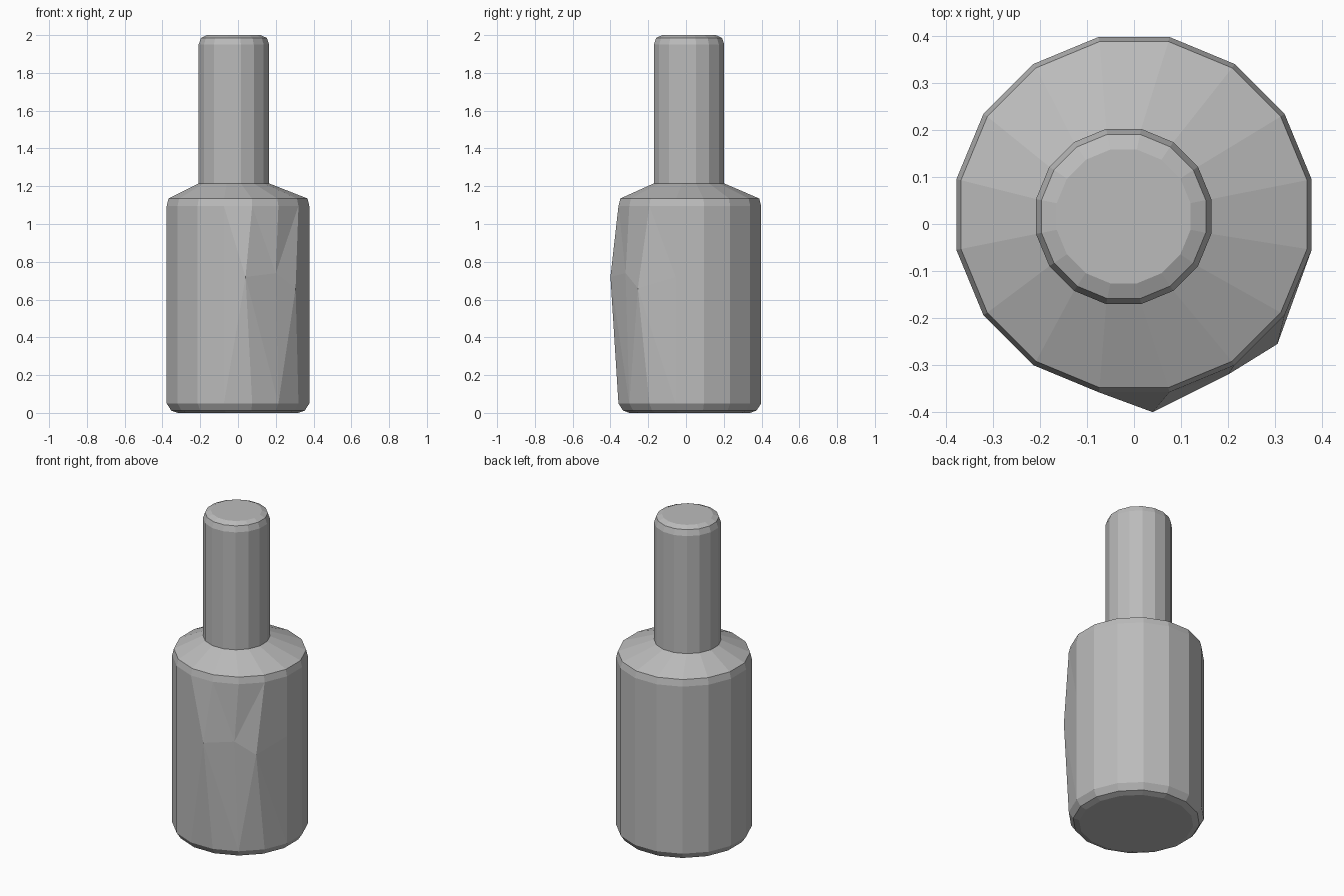
import bpy, bmesh, math

cube = bpy.data.objects.get("Cube")
if cube:
    bpy.data.objects.remove(cube, do_unlink=True)

SIDES = 16
grey = bpy.data.materials.new("plain_grey")
grey.use_nodes = True
colour = (0.5, 0.5, 0.5, 1)
grey.diffuse_color = colour
grey.node_tree.nodes["Principled BSDF"].inputs["Base Color"].default_value = colour


def lathe(name, rings, cap_bottom=False, cap_top=False, dents=()):
    """Stack rings (x, y, z, radius) into a faceted solid; dents move single vertices."""
    bm = bmesh.new()
    loops = []
    for x, y, z, r in rings:
        angles = [math.tau * (i + 0.5) / SIDES for i in range(SIDES)]
        loops.append([bm.verts.new((x + r * math.cos(a), y + r * math.sin(a), z))
                      for a in angles])
    for ring, index, place in dents:
        loops[ring][index].co = place
    for low, high in zip(loops, loops[1:]):
        for i in range(SIDES):
            j = (i + 1) % SIDES
            bm.faces.new((low[i], low[j], high[j], high[i]))
    if cap_bottom:
        bm.faces.new(loops[0][::-1])
    if cap_top:
        bm.faces.new(loops[-1])
    # Split the bent quads around the dents into clean facets
    bent = {f for ring, index, _ in dents for f in loops[ring][index].link_faces}
    if bent:
        bmesh.ops.triangulate(bm, faces=list(bent), quad_method='SHORT_EDGE')
    bmesh.ops.recalc_face_normals(bm, faces=bm.faces)
    mesh = bpy.data.meshes.new(name)
    bm.to_mesh(mesh)
    bm.free()
    mesh.materials.append(grey)
    obj = bpy.data.objects.new(name, mesh)
    bpy.context.collection.objects.link(obj)
    return obj


# Wide body with worn lower edge, sloping shoulder and bulging front
BX, BY = 0.0, 0.02
NX, NY = -0.022, 0.016
lathe("body", [
    (BX, BY, 0.0, 0.325),
    (BX, BY, 0.012, 0.36),
    (BX, BY, 0.05, 0.385),
    (BX, BY, 0.72, 0.385),
    (BX, BY, 1.095, 0.385),
    (BX, BY, 1.135, 0.375),
    (NX, NY, 1.215, 0.19),
], cap_bottom=True, dents=[
    (3, 12, (0.04, -0.40, 0.72)),
    (3, 13, (0.2, -0.32, 0.74)),
    (3, 14, (0.305, -0.255, 0.66)),
])

# Narrow neck with a rounded top
lathe("neck", [
    (NX, NY, 1.215, 0.19),
    (NX, NY, 1.95, 0.19),
    (NX, NY, 1.985, 0.178),
    (NX, NY, 2.0, 0.145),
], cap_top=True)
